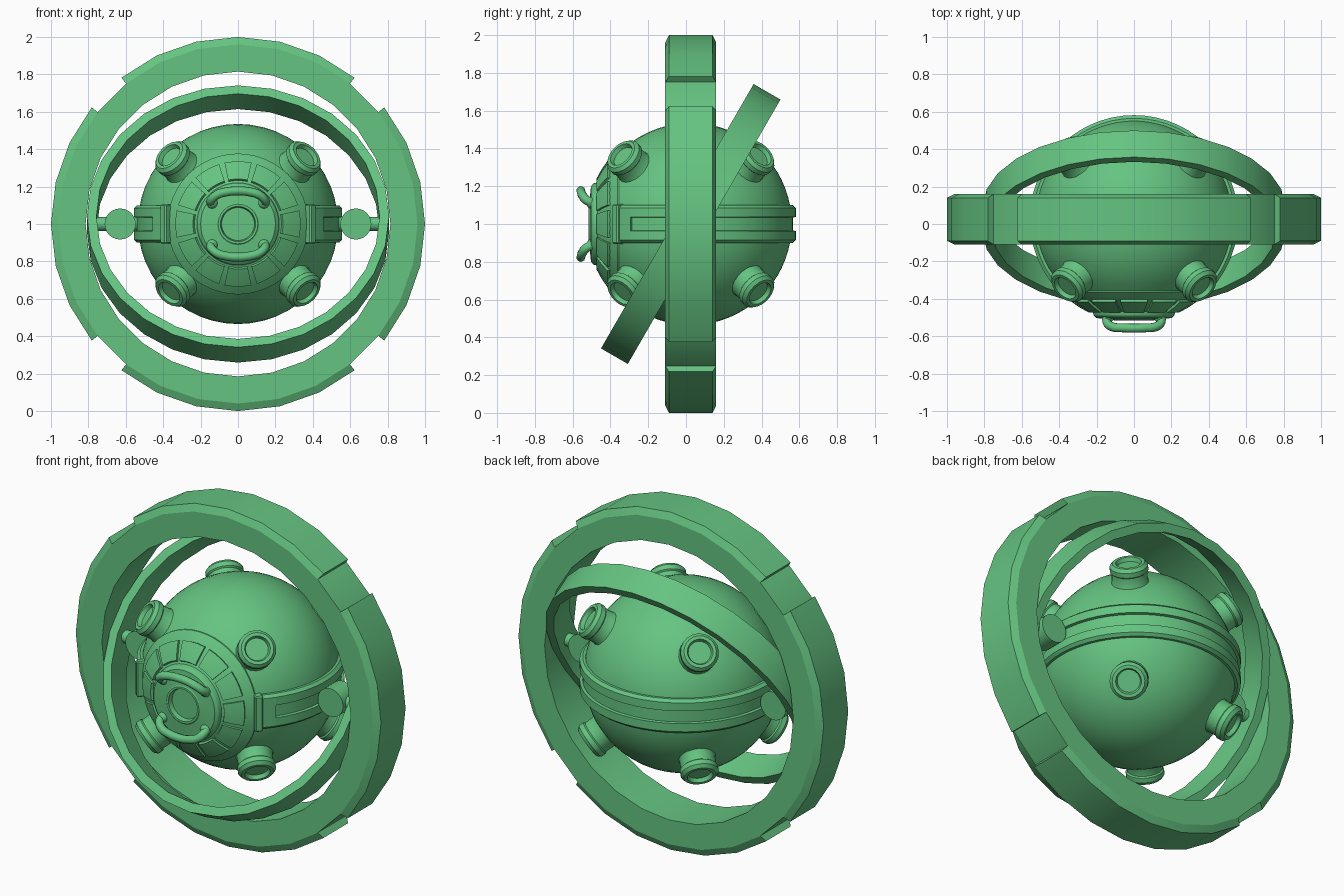
import bpy, bmesh
from math import sin, cos, pi, radians, tau
from mathutils import Matrix, Vector

if "Cube" in bpy.data.objects:
    bpy.data.objects.remove(bpy.data.objects["Cube"])

green = bpy.data.materials.new("soft green")
green.use_nodes = True
COLOR = (0.13, 0.55, 0.22, 1)
green.diffuse_color = COLOR
green.node_tree.nodes["Principled BSDF"].inputs["Base Color"].default_value = COLOR

CENTER = Matrix.Translation((0, 0.025, 1))
FRONT = CENTER @ Matrix.Rotation(pi / 2, 4, "X")   # local z points to the front


def finish(bm, name, matrix):
    bmesh.ops.remove_doubles(bm, verts=bm.verts, dist=1e-5)
    bmesh.ops.recalc_face_normals(bm, faces=bm.faces)
    bm.transform(matrix)
    mesh = bpy.data.meshes.new(name)
    bm.to_mesh(mesh)
    bm.free()
    mesh.materials.append(green)
    obj = bpy.data.objects.new(name, mesh)
    bpy.context.collection.objects.link(obj)
    bpy.ops.object.select_all(action="DESELECT")
    obj.select_set(True)
    bpy.context.view_layer.objects.active = obj
    bpy.ops.object.shade_smooth_by_angle(angle=radians(30))
    return obj


def lathe(name, profile, matrix, steps, start=0, sweep=tau, closed=True):
    """Turn a (radius, height) profile about local z; closed profiles are solid bars."""
    bm = bmesh.new()
    full = sweep > tau - 1e-4
    rings = []
    for i in range(steps if full else steps + 1):
        a = start + sweep * i / steps
        rings.append([bm.verts.new((r * cos(a), r * sin(a), h)) for r, h in profile])
    count = len(profile)
    for i in range(steps):
        p, q = rings[i], rings[(i + 1) % len(rings)]
        for j in range(count if closed else count - 1):
            k = (j + 1) % count
            bm.faces.new((p[j], p[k], q[k], q[j]))
    if closed and not full:
        bm.faces.new(rings[0])
        bm.faces.new(rings[-1])
    return finish(bm, name, matrix)


def arc(radius, first, last, steps):
    return [(radius * sin(t), radius * cos(t))
            for t in (first + (last - first) * i / steps for i in range(steps + 1))]


# Outer ring with four raised chamfered armour arcs
SIDES = 28
step = tau / SIDES
lathe("outer_ring", [(0.815, -0.135), (0.96, -0.135), (0.96, 0.135), (0.815, 0.135)],
      FRONT, SIDES)
armour = [(0.94, -0.1), (0.96, -0.135), (1, -0.115), (1, 0.115), (0.96, 0.135), (0.94, 0.1)]
for i, side in enumerate(("left", "top", "right", "bottom")):
    lathe("ring_armour_" + side, armour, FRONT, 6, i * pi / 2 - 3 * step, 6 * step)

# Tilted inner ring
lathe("inner_ring", [(0.757, -0.082), (0.808, -0.082), (0.808, 0.082), (0.757, 0.082)],
      CENTER @ Matrix.Rotation(radians(60), 4, "X"), SIDES)

# Round hull, with the hatch base and porthole recess in the same profile
hull = arc(0.535, pi, 0.78, 26) + arc(0.541, 0.77, 0.42, 4)
hull += [(0.215, 0.515), (0.2, 0.528), (0.112, 0.537), (0.106, 0.542),
         (0.094, 0.542), (0.088, 0.515), (0, 0.515)]
lathe("hull", hull, FRONT, 48, closed=False)

# Raised plates around the hatch
plate = arc(0.53, 0.44, 0.66, 2) + arc(0.554, 0.65, 0.45, 2)
for i in range(12):
    lathe(f"hatch_plate_{i + 1}", plate, FRONT, 3, radians(30 * i - 12.5), radians(25))

# Hatch handles: bent tubes with rounded feet
for name, s in (("upper", 1), ("lower", -1)):
    half = [(0.135, -0.47, 0.105), (0.145, -0.525, 0.125), (0.115, -0.55, 0.155),
            (0.06, -0.555, 0.172)]
    path = half + [(0, -0.557, 0.177)] + [(-x, y, z) for x, y, z in reversed(half)]
    curve = bpy.data.curves.new(name + "_handle", "CURVE")
    curve.dimensions = "3D"
    curve.bevel_depth = 0.024
    curve.bevel_resolution = 2
    curve.use_fill_caps = True
    curve.resolution_u = 4
    spline = curve.splines.new("BEZIER")
    spline.bezier_points.add(len(path) - 1)
    for point, (x, y, z) in zip(spline.bezier_points, path):
        point.co = (x, y, 1 + s * z)
        point.handle_left_type = point.handle_right_type = "AUTO"
    curve.materials.append(green)
    bpy.context.collection.objects.link(bpy.data.objects.new(name + "_handle", curve))
    for side, x in (("left", 0.138), ("right", -0.138)):
        bm = bmesh.new()
        bmesh.ops.create_uvsphere(bm, u_segments=12, v_segments=8, radius=0.031)
        finish(bm, f"{name}_handle_foot_{side}",
               Matrix.Translation((x, -0.498, 1 + s * 0.112)))

# Grooved belt round the back, with solid ends and end bars
rib = [(0.5, -0.1), (0.54, -0.1), (0.557, -0.085), (0.557, -0.037)]
groove = [(0.541, -0.034)]
flip = lambda pts: [(r, -h) for r, h in reversed(pts)]
lathe("belt", rib + groove + flip(rib + groove), CENTER, 40, radians(-35), radians(250))
for side, a in (("left", -43), ("right", 215)):
    lathe("belt_end_" + side, rib + flip(rib), CENTER, 2, radians(a), radians(8))
for side, a in (("left", -45), ("right", 225)):
    bm = bmesh.new()
    bmesh.ops.create_cube(bm, size=1, matrix=Matrix.Diagonal((0.08, 0.045, 0.21, 1)))
    bmesh.ops.bevel(bm, geom=bm.edges[:], offset=0.007, segments=1, affect="EDGES")
    finish(bm, "belt_bar_" + side,
           CENTER @ Matrix.Rotation(radians(a), 4, "Z") @ Matrix.Translation((0.53, 0, 0)))

# Pivots joining the hull to the inner ring
for side, s in (("left", 1), ("right", -1)):
    lathe("pivot_rod_" + side, [(0, 0.5), (0.037, 0.5), (0.037, 0.775), (0, 0.775)],
          CENTER @ Matrix.Rotation(s * pi / 2, 4, "Y"), 16, closed=False)
    lathe("pivot_disc_" + side, [(0, -0.06), (0.083, -0.06), (0.083, 0.06), (0, 0.06)],
          Matrix.Translation((s * 0.63, 0, 0)) @ FRONT, 24, closed=False)

# Eight nozzles pointing along the cube diagonals
nozzle = [(0.115, 0.5), (0.098, 0.53), (0.096, 0.585), (0.104, 0.592), (0.104, 0.62),
          (0.088, 0.638), (0.07, 0.638), (0.062, 0.615), (0, 0.615)]
for x in (-1, 1):
    for y in (-1, 1):
        for z in (-1, 1):
            name = "nozzle_%s_%s_%s" % ("left" if x > 0 else "right",
                                        "back" if y > 0 else "front",
                                        "top" if z > 0 else "bottom")
            turn = Vector((x, y, z)).to_track_quat("Z", "Y").to_matrix().to_4x4()
            lathe(name, nozzle, CENTER @ turn, 20, closed=False)
